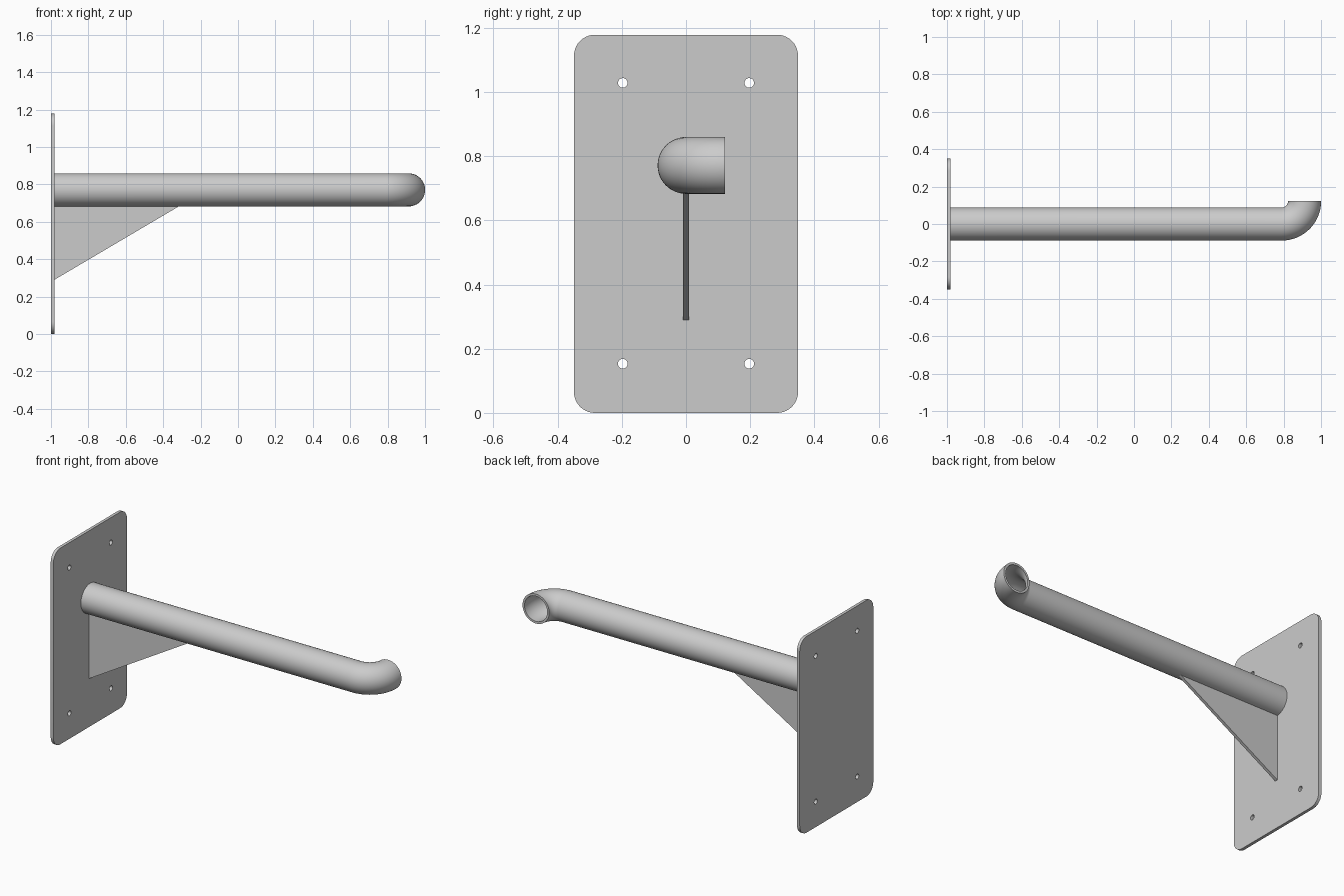
import bpy, bmesh, math
from mathutils import Vector, Matrix

cube = bpy.data.objects.get("Cube")
if cube:
    bpy.data.objects.remove(cube, do_unlink=True)

# Single painted-metal colour
metal = bpy.data.materials.new("grey_metal")
metal.use_nodes = True
metal.diffuse_color = (0.6, 0.6, 0.6, 1)
metal.node_tree.nodes["Principled BSDF"].inputs["Base Color"].default_value = (0.6, 0.6, 0.6, 1)

PLATE_T = 0.018
HALF_W, HEIGHT, CORNER = 0.349, 1.178, 0.065
PIPE_Z, PIPE_R, WALL = 0.771, 0.0885, 0.013
BEND_X, BEND_R = 0.79, 0.122


def add_mesh(name, mesh, smooth=False):
    obj = bpy.data.objects.new(name, mesh)
    bpy.context.collection.objects.link(obj)
    mesh.materials.clear()
    mesh.materials.append(metal)
    if smooth:
        bpy.ops.object.select_all(action='DESELECT')
        obj.select_set(True)
        bpy.context.view_layer.objects.active = obj
        bpy.ops.object.shade_smooth_by_angle(angle=math.radians(35))
    return obj


def arc(cx, cy, r, start, sweep, steps):
    angles = [math.radians(start + sweep * i / steps) for i in range(steps + 1)]
    return [(cx + r * math.cos(a), cy + r * math.sin(a)) for a in angles]


# Wall plate: rounded rectangle outline with four bolt holes
curve = bpy.data.curves.new("plate_outline", 'CURVE')
curve.dimensions = '2D'
curve.fill_mode = 'BOTH'
curve.extrude = PLATE_T / 2


def add_loop(points):
    spline = curve.splines.new('POLY')
    spline.points.add(len(points) - 1)
    for p, (x, y) in zip(spline.points, points):
        p.co = (x, y, 0, 1)
    spline.use_cyclic_u = True


w, h = HALF_W - CORNER, HEIGHT - CORNER
outline = []
for i, (cx, cy) in enumerate([(w, h), (-w, h), (-w, CORNER), (w, CORNER)]):
    outline += arc(cx, cy, CORNER, 90 * i, 90, 10)
add_loop(outline)
for y in (-0.197, 0.197):
    for z in (0.153, 1.028):
        add_loop(arc(y, z, 0.015, 0, 360, 24)[:-1])

helper = bpy.data.objects.new("plate_outline", curve)
bpy.context.collection.objects.link(helper)
bpy.context.view_layer.update()
deps = bpy.context.evaluated_depsgraph_get()
plate_mesh = bpy.data.meshes.new_from_object(helper.evaluated_get(deps))
bpy.data.objects.remove(helper, do_unlink=True)
# Stand the outline up: its x, y, z become y, z, x
plate_mesh.transform(Matrix(((0, 0, 1, -1 + PLATE_T / 2), (1, 0, 0, 0), (0, 1, 0, 0), (0, 0, 0, 1))))
bm = bmesh.new()
bm.from_mesh(plate_mesh)
bmesh.ops.remove_doubles(bm, verts=bm.verts, dist=0.0001)
bmesh.ops.recalc_face_normals(bm, faces=bm.faces)
bm.to_mesh(plate_mesh)
bm.free()
add_mesh("wall_plate", plate_mesh, smooth=True)

# Hollow pipe: straight run, then a quarter bend towards the back
path = [(Vector((-1 + PLATE_T, 0, PIPE_Z)), 0)]
for i in range(17):
    a = math.pi / 2 * i / 16
    path.append((Vector((BEND_X + BEND_R * math.sin(a), BEND_R * (1 - math.cos(a)), PIPE_Z)), a))

SIDES = 48
bm = bmesh.new()


def ring(centre, turn, radius):
    side = Vector((-math.sin(turn), math.cos(turn), 0))
    up = Vector((0, 0, 1))
    angles = [2 * math.pi * i / SIDES for i in range(SIDES)]
    return [bm.verts.new(centre + radius * (side * math.cos(t) + up * math.sin(t))) for t in angles]


rings = [ring(c, a, PIPE_R) for c, a in path]
rings += [ring(c, a, PIPE_R - WALL) for c, a in reversed(path)]
for k, first in enumerate(rings):
    second = rings[(k + 1) % len(rings)]
    for i in range(SIDES):
        j = (i + 1) % SIDES
        bm.faces.new((first[i], first[j], second[j], second[i]))
bmesh.ops.recalc_face_normals(bm, faces=bm.faces)
pipe_mesh = bpy.data.meshes.new("arm_pipe")
bm.to_mesh(pipe_mesh)
bm.free()
add_mesh("arm_pipe", pipe_mesh, smooth=True)

# Triangular gusset under the pipe
bm = bmesh.new()
x0, top = -1 + PLATE_T, PIPE_Z - PIPE_R + 0.004
profile = [(x0, 0.29), (-0.31, top), (x0, top)]
face = bm.faces.new([bm.verts.new((x, -0.009, z)) for x, z in profile])
grown = bmesh.ops.extrude_face_region(bm, geom=[face])["geom"]
bmesh.ops.translate(bm, vec=(0, 0.018, 0), verts=[v for v in grown if isinstance(v, bmesh.types.BMVert)])
bmesh.ops.recalc_face_normals(bm, faces=bm.faces)
gusset_mesh = bpy.data.meshes.new("gusset")
bm.to_mesh(gusset_mesh)
bm.free()
add_mesh("gusset", gusset_mesh)
